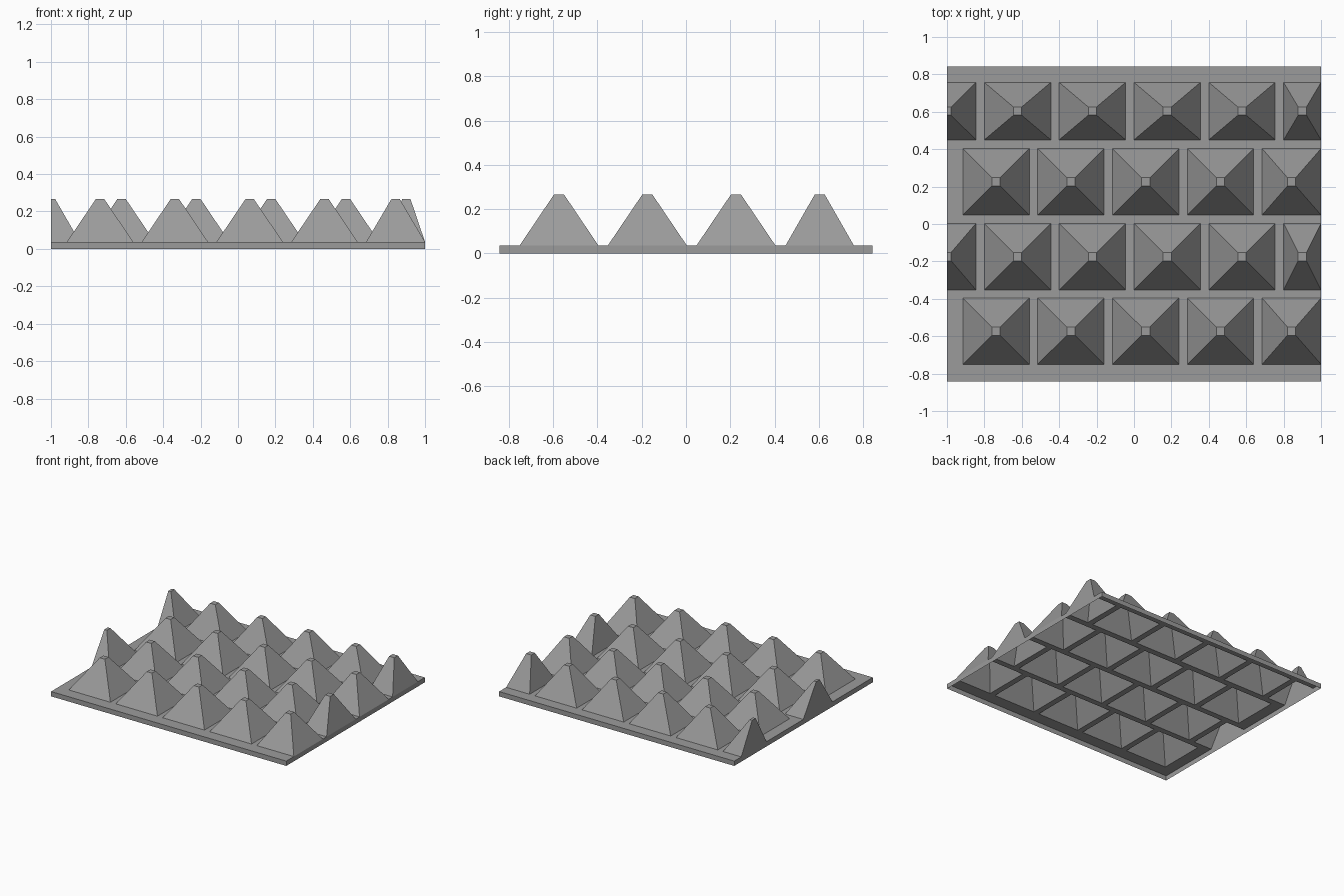
import bpy
import bmesh

cube = bpy.data.objects.get("Cube")
if cube:
    bpy.data.objects.remove(cube)

HALF_X, HALF_Y = 1.0, 0.842   # half size of the sheet
DECK, PEAK = 0.037, 0.267     # height of the deck and of the stud tops
TIP = 0.022                   # half width of a stud's flat top
PITCH, WIDTH = 0.4, 0.355     # stud spacing and base width

grey = bpy.data.materials.new("plain_grey")
grey.use_nodes = True
grey.diffuse_color = (0.33, 0.33, 0.33, 1)
grey.node_tree.nodes["Principled BSDF"].inputs["Base Color"].default_value = grey.diffuse_color


def face(bm, *points):
    bm.faces.new([bm.verts.new(p) for p in points])


def deck_piece(bm, x0, x1, y0, y1):
    face(bm, (x0, y0, DECK), (x1, y0, DECK), (x1, y1, DECK), (x0, y1, DECK))


def finish(bm, name):
    bmesh.ops.remove_doubles(bm, verts=bm.verts, dist=0.0001)
    mesh = bpy.data.meshes.new(name)
    bm.to_mesh(mesh)
    bm.free()
    mesh.materials.append(grey)
    obj = bpy.data.objects.new(name, mesh)
    bpy.context.collection.objects.link(obj)


def ring(x0, x1, y0, y1, z):
    return [(x0, y0, z), (x1, y0, z), (x1, y1, z), (x0, y1, z)]


def stud(bm, x0, x1, y0, y1):
    """Hollow pyramid with a flat tip; sheet edges cut half studs upright."""
    cx, cy = (x0 + x1) / 2, (y0 + y1) / 2
    t0, t1 = cx - TIP, cx + TIP
    if x1 - x0 < WIDTH / 2:
        t0, t1 = (x0, x0 + TIP) if x0 < 0 else (x1 - TIP, x1)
    low = ring(x0, x1, y0, y1, DECK)
    top = ring(t0, t1, cy - TIP, cy + TIP, PEAK)
    for i in range(4):
        j = (i + 1) % 4
        face(bm, low[i], low[j], top[j], top[i])
    face(bm, *top)


def spans(start):
    """Base intervals of one row, trimmed to the sheet's sides."""
    found = []
    for i in range(6):
        x0 = start + i * PITCH
        x1 = min(x0 + WIDTH, HALF_X)
        if x0 < HALF_X - TIP:
            found.append((max(x0, -HALF_X), x1))
    return found


# Rows from front to back: y range and start of the first stud
rows = [
    ("front_row_studs", -0.75, -0.396, -0.915),
    ("second_row_studs", -0.352, 0.003, -1.2),
    ("third_row_studs", 0.048, 0.403, -0.915),
    ("back_row_studs", 0.45, 0.757, -1.2),
]

# Open-bottomed sheet with holes under the hollow studs
sheet = bmesh.new()
edge_y = -HALF_Y
for name, y0, y1, start in rows:
    deck_piece(sheet, -HALF_X, HALF_X, edge_y, y0)
    studs = bmesh.new()
    edge_x = -HALF_X
    for x0, x1 in spans(start):
        if x0 > edge_x:
            deck_piece(sheet, edge_x, x0, y0, y1)
        stud(studs, x0, x1, y0, y1)
        edge_x = x1
    finish(studs, name)
    edge_y = y1
deck_piece(sheet, -HALF_X, HALF_X, edge_y, HALF_Y)

# Rim walls
low = ring(-HALF_X, HALF_X, -HALF_Y, HALF_Y, 0)
top = ring(-HALF_X, HALF_X, -HALF_Y, HALF_Y, DECK)
for i in range(4):
    j = (i + 1) % 4
    face(sheet, low[i], low[j], top[j], top[i])
finish(sheet, "base_sheet")
